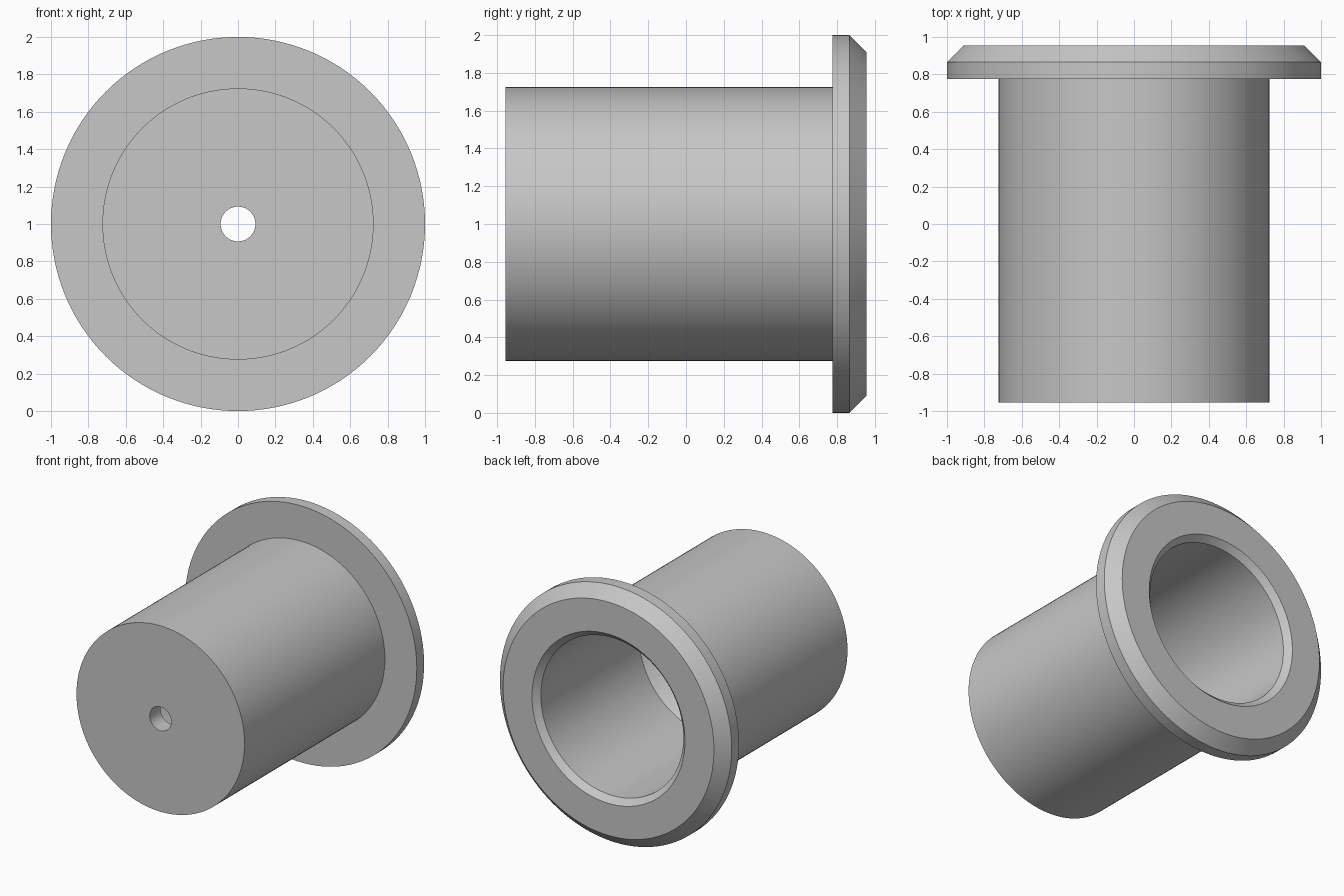
import bpy
import bmesh
import math
from mathutils import Vector

cube = bpy.data.objects.get("Cube")
if cube:
    bpy.data.objects.remove(cube, do_unlink=True)

SEGMENTS = 128
CENTRE_Z = 1.0
FRONT, BACK = -0.955, 0.955
BODY_R, FLANGE_R = 0.725, 1.0
BORE_R, HOLE_R = 0.615, 0.093
FLANGE_Y = 0.775
RIM_BEVEL, BORE_BEVEL = 0.09, 0.045
SEAT_Y = -0.30                                # end of the straight bore
HOLE_Y = SEAT_Y - (BORE_R - HOLE_R)           # 45 degree conical seat

# Plain grey material
grey = bpy.data.materials.new("plain grey")
grey.use_nodes = True
colour = (0.57, 0.57, 0.57, 1.0)
grey.diffuse_color = colour
grey.node_tree.nodes["Principled BSDF"].inputs["Base Color"].default_value = colour


def lathe(name, profile):
    """Turn a closed (radius, y) profile around the y axis."""
    bm = bmesh.new()
    verts = [bm.verts.new((r, y, CENTRE_Z)) for r, y in profile]
    edges = [bm.edges.new((verts[i - 1], verts[i])) for i in range(len(verts))]
    bmesh.ops.spin(bm, geom=verts + edges, cent=Vector((0, 0, CENTRE_Z)),
                   axis=Vector((0, 1, 0)), angle=math.tau, steps=SEGMENTS)
    bmesh.ops.remove_doubles(bm, verts=bm.verts, dist=0.0001)
    bmesh.ops.recalc_face_normals(bm, faces=bm.faces)
    mesh = bpy.data.meshes.new(name)
    bm.to_mesh(mesh)
    bm.free()
    mesh.materials.append(grey)
    obj = bpy.data.objects.new(name, mesh)
    bpy.context.collection.objects.link(obj)
    bpy.ops.object.select_all(action="DESELECT")
    obj.select_set(True)
    bpy.context.view_layer.objects.active = obj
    bpy.ops.object.shade_smooth_by_angle(angle=math.radians(25))
    return obj


# Flanged sleeve: outside from front to back, then the bore back to the front
lathe("flanged_sleeve", [
    (HOLE_R, FRONT),
    (BODY_R, FRONT),
    (BODY_R, FLANGE_Y),
    (FLANGE_R, FLANGE_Y),
    (FLANGE_R, BACK - RIM_BEVEL),
    (FLANGE_R - RIM_BEVEL, BACK),
    (BORE_R + BORE_BEVEL, BACK),
    (BORE_R, BACK - BORE_BEVEL),
    (BORE_R, SEAT_Y),
    (HOLE_R, HOLE_Y),
])
